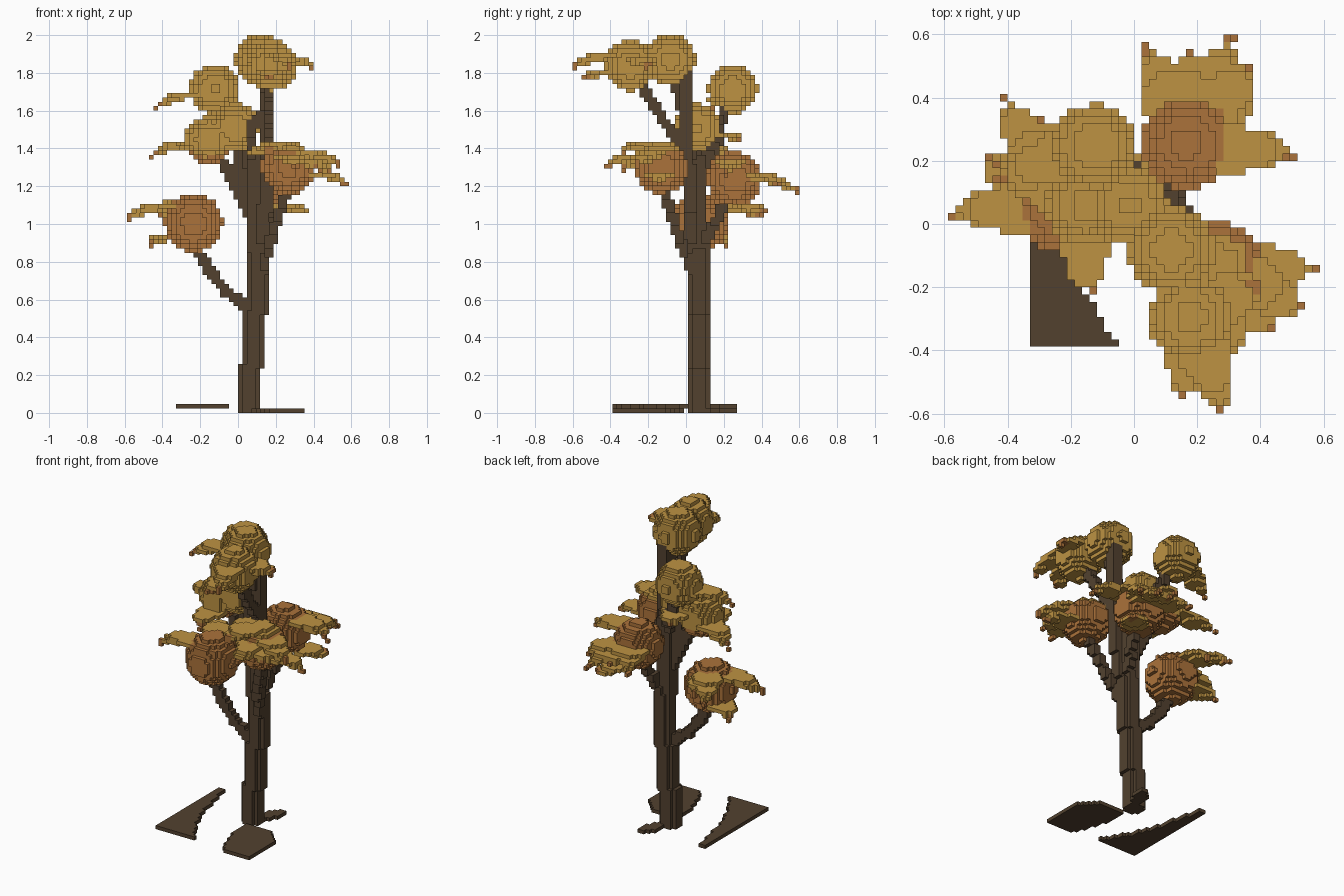
import bpy
import bmesh
from math import floor
from mathutils import Vector

if "Cube" in bpy.data.objects:
    bpy.data.objects.remove(bpy.data.objects["Cube"])

V = 2 / 85                           # voxel edge
OFFSET = Vector((0, V / 2, 0))       # grid origin


def make_material(name, rgb):
    m = bpy.data.materials.new(name)
    m.use_nodes = True
    m.diffuse_color = (*rgb, 1)
    m.node_tree.nodes["Principled BSDF"].inputs["Base Color"].default_value = (*rgb, 1)
    return m


BARK = make_material("dark bark", (0.084, 0.053, 0.028))
GOLD = make_material("golden leaf", (0.51, 0.29, 0.055))
RUST = make_material("rust leaf", (0.41, 0.17, 0.043))


def cell(p):
    return tuple(floor(c / V) for c in Vector(p) - OFFSET)


def centre(c):
    return Vector([(n + 0.5) * V for n in c]) + OFFSET


def build(name, cells, materials, rule=lambda p: 0):
    """Make one mesh from the outer faces of a set of voxels."""
    bm = bmesh.new()
    verts = {}

    def corner(c):
        if c not in verts:
            verts[c] = bm.verts.new(Vector(c) * V + OFFSET)
        return verts[c]

    for c in cells:
        index = rule(centre(c))
        for axis in range(3):
            for side in (0, 1):
                near = list(c)
                near[axis] += 2 * side - 1
                if tuple(near) in cells:
                    continue
                loop = []
                for a, b in ((0, 0), (1, 0), (1, 1), (0, 1)):
                    q = list(c)
                    q[axis] += side
                    q[(axis + 1) % 3] += a
                    q[(axis + 2) % 3] += b
                    loop.append(corner(tuple(q)))
                face = bm.faces.new(loop if side else loop[::-1])
                face.material_index = index
    mesh = bpy.data.meshes.new(name)
    bm.to_mesh(mesh)
    bm.free()
    for m in materials:
        mesh.materials.append(m)
    obj = bpy.data.objects.new(name, mesh)
    bpy.context.collection.objects.link(obj)


def limb(points, n):
    """Sweep an n-wide column of voxels along a path, trimming thick corners."""
    cells = set()
    pts = [Vector(p) for p in points]
    shift = Vector((1, 1, 0)) * V * (n - 1) / 2
    for a, b in zip(pts, pts[1:]):
        steps = int((b - a).length / V * 2) + 1
        for s in range(steps + 1):
            x, y, z = cell(a.lerp(b, s / steps) - shift)
            for i in range(n):
                for j in range(n):
                    if n < 5 or not (i in (0, n - 1) and j in (0, n - 1)):
                        cells |= {(x + i, y + j, z), (x + i, y + j, z + (n < 4))}
    return cells


def ball(c, r):
    n = int(r / V) + 2
    span = range(-n, n + 1)
    around = (tuple(a + b for a, b in zip(cell(c), (i, j, k)))
              for i in span for j in span for k in span)
    return {q for q in around if (centre(q) - c).length <= r}


def frond(c, r, tip):
    """Drooping leaf strand, broad beside the ball and one voxel wide at the tip."""
    out = Vector((tip.x - c.x, tip.y - c.y, 0))
    root = Vector((c.x, c.y, tip.z)) + out.normalized() * r * 0.8
    length = (tip - root).length
    steps = int(length / V * 2) + 1
    cells = set()
    for s in range(steps + 1):
        t = s / steps
        p = root.lerp(tip, t)
        p.z += length * 0.3 * (1 - t * t)
        n = round(2.6 * (1 - t * t * 1.15))
        x, y, z = cell(p)
        cells |= {(x + i, y + j, z) for i in range(-n, n + 1) for j in range(-n, n + 1)
                  if abs(i) + abs(j) <= n * 1.5}
    return cells


def cluster(name, c, r, split, branch, tips):
    """Leaf ball, rust below the split height, with its branch and its fronds."""
    c = Vector(c)
    build(name + "_leaves", ball(c, r), [GOLD, RUST], lambda p: int(p.z < split))
    build(name + "_branch", limb(branch + [c], 2), [BARK])
    for number, tip in enumerate(map(Vector, tips), 1):
        build(f"{name}_frond_{number}", frond(c, r, tip), [GOLD, RUST],
              lambda p: int((p - tip).length < V * 1.2))


def ground_plate(name, outline, layer):
    """Fill a ground outline with one layer of voxels."""
    def inside(x, y):
        hit = False
        for (ax, ay), (bx, by) in zip(outline, outline[1:] + outline[:1]):
            if (ay > y) != (by > y) and x < ax + (bx - ax) * (y - ay) / (by - ay):
                hit = not hit
        return hit
    span = range(-20, 20)
    cells = {(i, j, layer) for i in span for j in span if inside(*centre((i, j, 0)).xy)}
    build(name, cells, [BARK])


# Trunk with a slight lean, splitting near the top
trunk = limb([(0.06, 0.07, 0.01), (0.06, 0.07, 0.25)], 5)
trunk |= limb([(0.08, 0.07, 0.25), (0.08, 0.07, 0.54)], 5)
trunk |= limb([(0.095, 0.07, 0.54), (0.095, 0.07, 0.86)], 5)
trunk |= limb([(0.09, 0.06, 0.86), (0.09, 0.06, 1.36)], 4)
build("trunk", trunk, [BARK])
build("upper_trunk", limb([(0.13, 0.03, 0.9), (0.15, 0.03, 1.2), (0.16, -0.01, 1.4),
                           (0.16, -0.01, 1.78)], 3), [BARK])

# Golden clusters of the crown
cluster("top", (0.12, -0.085, 1.867), 0.137, 0,
        [(0.08, 0.03, 1.3), (0.08, -0.01, 1.52), (0.15, -0.02, 1.58)], [])
cluster("front", (0.18, -0.295, 1.84), 0.135, 0,
        [(0.14, 0.03, 1.35), (0.17, -0.1, 1.51), (0.17, -0.25, 1.75)],
        [(0.28, -0.59, 1.83), (0.16, -0.53, 1.77), (0.38, -0.2, 1.83)])
cluster("back", (-0.125, 0.247, 1.715), 0.132, 0,
        [(0.07, 0.08, 1.28), (0, 0.17, 1.43), (-0.1, 0.2, 1.62)], [(-0.43, 0.14, 1.62)])
cluster("middle", (-0.02, 0.06, 1.51), 0.13, 0,
        [(0.06, 0.06, 1.1), (0, 0.06, 1.3)], [(-0.08, 0.29, 1.44)])
cluster("middle_right", (-0.155, 0.06, 1.445), 0.128, 1.38,
        [(0.06, 0.06, 1.04), (-0.03, 0.06, 1.22)],
        [(-0.45, 0.2, 1.36), (-0.14, -0.2, 1.34)])

# Rust clusters lower down
cluster("low_right", (-0.235, 0.07, 1.005), 0.155, 2,
        [(0.05, 0.06, 0.55), (-0.06, 0.07, 0.63), (-0.16, 0.07, 0.75), (-0.23, 0.07, 0.88)],
        [(-0.58, 0.03, 1.03), (-0.4, 0.39, 1.04), (-0.3, 0.33, 1.05), (-0.47, 0.2, 0.89)])
cluster("front_left", (0.265, -0.13, 1.3), 0.14, 1.39,
        [(0.13, 0.03, 0.74), (0.19, -0.05, 0.95), (0.27, -0.13, 1.2)],
        [(0.57, -0.15, 1.21), (0.53, -0.27, 1.31), (0.43, -0.34, 1.29),
         (0.3, -0.42, 1.3), (0.16, -0.33, 1.38), (0.08, -0.1, 1.37)])
cluster("back_left", (0.17, 0.255, 1.24), 0.145, 2,
        [(0.12, 0.09, 0.86), (0.15, 0.14, 0.97), (0.18, 0.23, 1.15)],
        [(0.5, 0.22, 1.27), (0.04, 0.56, 1.19), (0.18, 0.54, 1.2),
         (0.31, 0.59, 1.17), (0.36, 0.49, 1.21), (0.35, 0.4, 1.06)])

# Bark plates and a small root on the ground
ground_plate("right_ground_plate", [(-0.32, -0.39), (-0.05, -0.39), (-0.15, -0.22),
                                    (-0.22, -0.06), (-0.29, 0.28), (-0.32, 0.28)], 1)
ground_plate("left_ground_plate", [(0.06, -0.02), (0.06, -0.09), (0.13, -0.33), (0.17, -0.39),
                                   (0.36, -0.39), (0.36, -0.13), (0.26, -0.02)], 0)
ground_plate("back_root", [(0.07, 0.11), (0.12, 0.11), (0.17, 0.2), (0.17, 0.28),
                           (0.12, 0.28), (0.07, 0.19)], 0)
